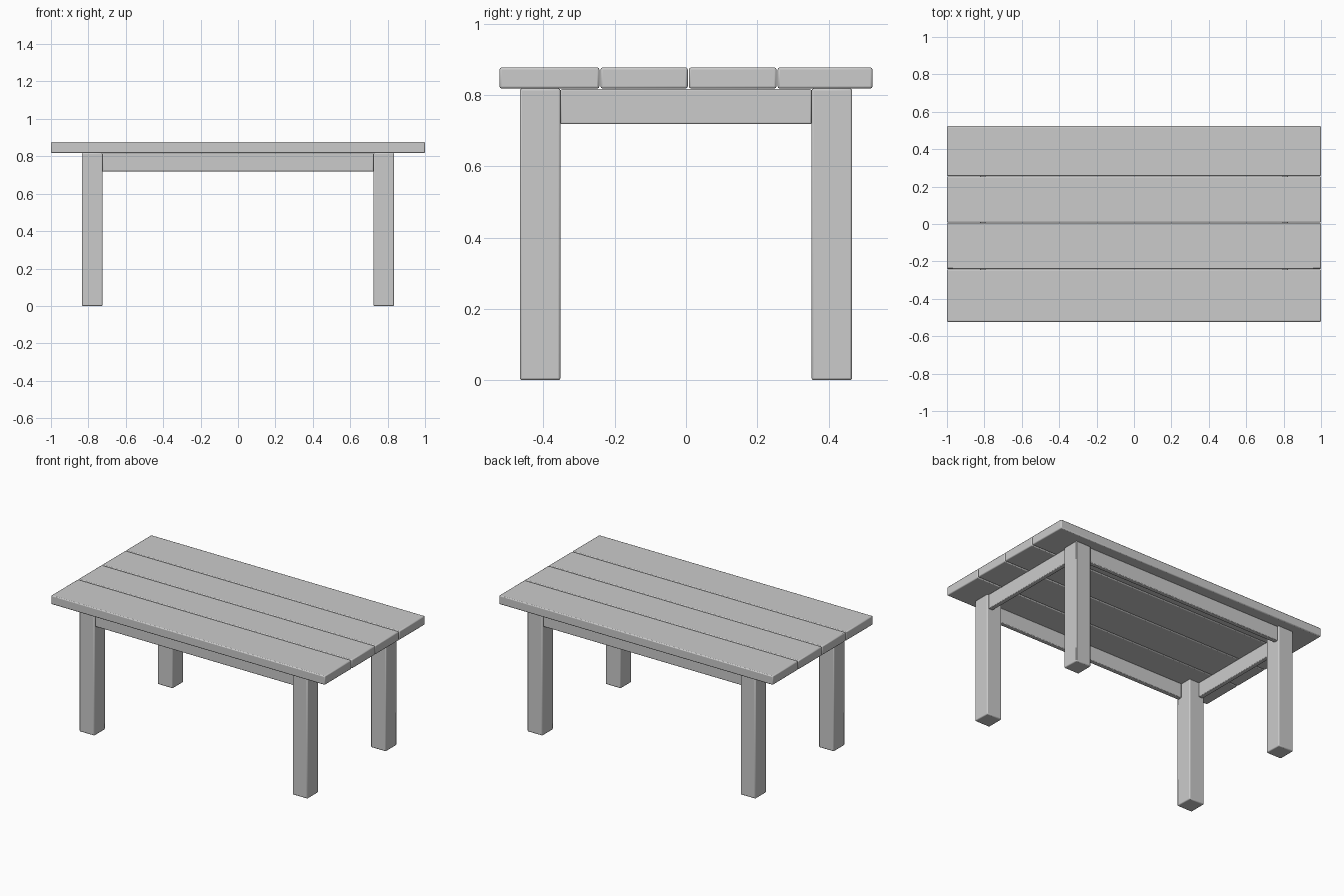
import bpy

if "Cube" in bpy.data.objects:
    bpy.data.objects.remove(bpy.data.objects["Cube"])

BEVEL = 0.006


def box(name, x, y, z, bevel=BEVEL):
    """Soft-edged box from (min, max) ranges on each axis."""
    ranges = (x, y, z)
    bpy.ops.mesh.primitive_cube_add(size=1, location=[(a + b) / 2 for a, b in ranges])
    obj = bpy.context.object
    obj.name = name
    obj.scale = [b - a for a, b in ranges]
    bpy.ops.object.transform_apply(location=False, rotation=False, scale=True)
    mod = obj.modifiers.new("soft_edges", 'BEVEL')
    mod.width = bevel
    mod.segments = 2
    bpy.ops.object.shade_smooth_by_angle(angle=0.7)
    return obj


def span(sign, inner, outer):
    """Range between two distances on one side of the centre."""
    return tuple(sorted((sign * inner, sign * outer)))


# Tabletop planks, front to back
planks = [(-0.523, -0.243), (-0.240, 0.005), (0.008, 0.254), (0.257, 0.523)]
for i, y in enumerate(planks):
    box(f"top_plank_{i + 1}", (-1, 1), y, (0.818, 0.877))

# Legs
for sx, side in ((-1, "left"), (1, "right")):
    for sy, end in ((-1, "front"), (1, "back")):
        box(f"{end}_{side}_leg", span(sx, 0.724, 0.834), span(sy, 0.352, 0.466), (0, 0.818))

# Aprons along the long sides
for sy, end in ((-1, "front"), (1, "back")):
    box(f"{end}_apron", (-0.724, 0.724), span(sy, 0.426, 0.456), (0.718, 0.816), 0.004)

# Aprons along the short sides
for sx, side in ((-1, "left"), (1, "right")):
    box(f"{side}_apron", span(sx, 0.794, 0.824), (-0.352, 0.352), (0.718, 0.816), 0.004)
